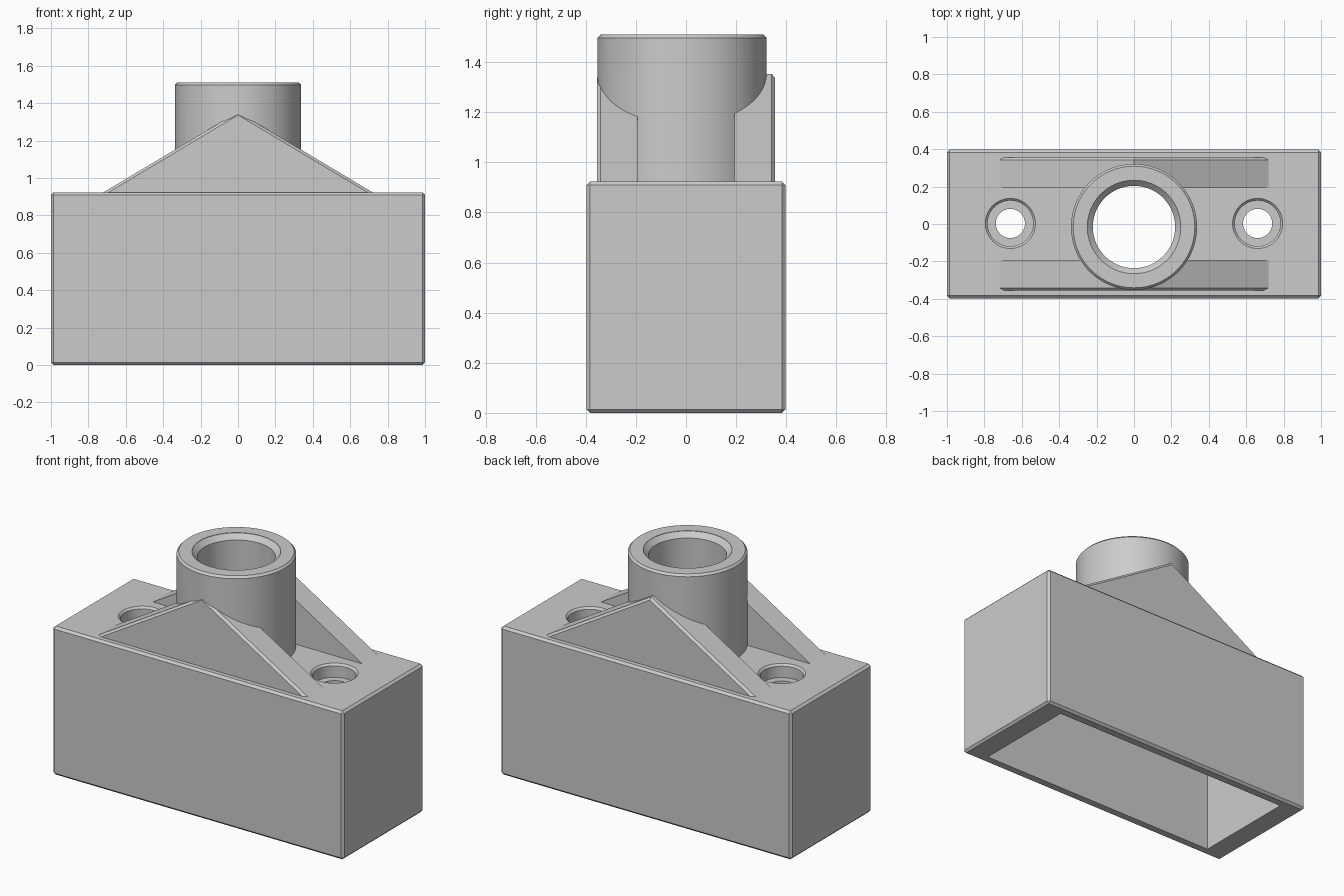
import bpy, bmesh, math
from mathutils import Vector

if "Cube" in bpy.data.objects:
    bpy.data.objects.remove(bpy.data.objects["Cube"])

grey = bpy.data.materials.new("light grey")
grey.diffuse_color = (0.6, 0.6, 0.6, 1)
grey.use_nodes = True
grey.node_tree.nodes["Principled BSDF"].inputs["Base Color"].default_value = grey.diffuse_color

TOP = 0.923      # top of the housing
CEILING = 0.77   # top of the inner cavity
BEVEL = 0.014
BORE_Y = -0.016


def to_object(name, bm):
    bmesh.ops.recalc_face_normals(bm, faces=bm.faces)
    mesh = bpy.data.meshes.new(name)
    bm.to_mesh(mesh)
    bm.free()
    mesh.materials.append(grey)
    obj = bpy.data.objects.new(name, mesh)
    bpy.context.collection.objects.link(obj)
    return obj


def box(name, sx, sy, z0, z1, bevel=0):
    bm = bmesh.new()
    bmesh.ops.create_cube(bm, size=1)
    for v in bm.verts:
        v.co = (v.co.x * sx, v.co.y * sy, z0 + (v.co.z + 0.5) * (z1 - z0))
    if bevel:
        bmesh.ops.bevel(bm, geom=bm.edges[:], offset=bevel, segments=1, affect='EDGES')
    return to_object(name, bm)


def turned(name, x, y, profile, n=96):
    """Solid of revolution from (radius, height) pairs, bottom to top."""
    bm = bmesh.new()
    rings = [[bm.verts.new((x + r * math.cos(2 * math.pi * i / n),
                            y + r * math.sin(2 * math.pi * i / n), z))
              for i in range(n)] for r, z in profile]
    for a, b in zip(rings, rings[1:]):
        for i in range(n):
            j = (i + 1) % n
            bm.faces.new((a[i], a[j], b[j], b[i]))
    bm.faces.new(rings[0])
    bm.faces.new(rings[-1])
    return to_object(name, bm)


def gusset(name, side):
    """Triangular rib; its outer sloping edges are chamfered."""
    bm = bmesh.new()
    low, slope = 0.86, (1.353 - TOP) / 0.72
    half = 0.72 + (TOP - low) / slope
    pts = [(-half, low), (half, low), (0, 1.353)]
    inner, outer = ([bm.verts.new((x, side * y, z)) for x, z in pts] for y in (0.193, 0.356))
    bm.faces.new(inner)
    bm.faces.new(outer)
    for i in range(3):
        j = (i + 1) % 3
        bm.faces.new((inner[i], inner[j], outer[j], outer[i]))
    bmesh.ops.recalc_face_normals(bm, faces=bm.faces)
    edges = [e for e in bm.edges if outer[2] in e.verts and inner[2] not in e.verts]
    bmesh.ops.bevel(bm, geom=edges, offset=BEVEL, segments=1, affect='EDGES')
    return to_object(name, bm)


# Solid parts
body = box("bracket_housing", 2, 0.795, 0, TOP, BEVEL)
socket = turned("socket", 0, BORE_Y, [(0.337, 0.86), (0.337, 1.497), (0.325, 1.51)])
ribs = [gusset("front_gusset", -1), gusset("back_gusset", 1)]

# Openings: cavity, central bore, counterbored screw holes
cuts = [box("cavity_cutter", 1.71, 0.675, -0.2, CEILING),
        turned("bore_cutter", 0, BORE_Y,
               [(0.22, 0.6), (0.22, 1.478), (0.25, 1.508), (0.25, 1.6)])]
for x in (-0.661, 0.661):
    cuts.append(turned("screw_hole_cutter", x, 0.003,
                       [(0.078, 0.6), (0.078, 0.84), (0.122, 0.84), (0.122, TOP - 0.012),
                        (0.134, TOP), (0.134, 1.0)], 64))

for op, tools in (('UNION', [socket] + ribs), ('DIFFERENCE', cuts)):
    for tool in tools:
        mod = body.modifiers.new(tool.name, 'BOOLEAN')
        mod.operation, mod.object, mod.solver = op, tool, 'EXACT'

# Apply the booleans and drop the helper solids
bpy.context.view_layer.update()
solid = bpy.data.meshes.new_from_object(
    body.evaluated_get(bpy.context.evaluated_depsgraph_get()))
body.modifiers.clear()
body.data = solid
for tool in [socket] + ribs + cuts:
    bpy.data.objects.remove(tool)

bpy.context.view_layer.objects.active = body
body.select_set(True)
bpy.ops.object.shade_smooth_by_angle(angle=math.radians(25))
